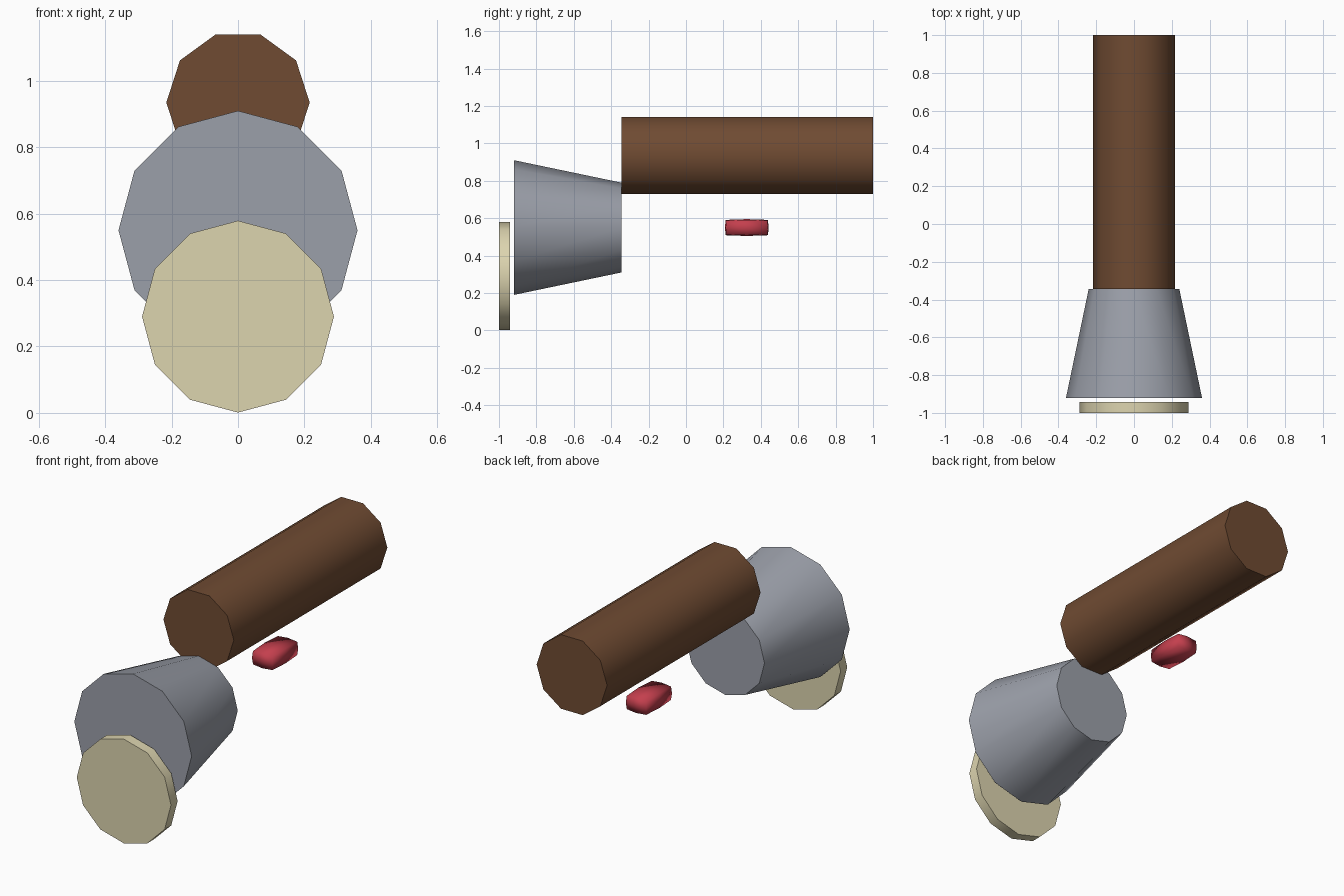
import bpy, bmesh
from math import cos, sin, pi, radians

if "Cube" in bpy.data.objects:
    bpy.data.objects.remove(bpy.data.objects["Cube"])


def finish(name, bm, color, angle):
    bmesh.ops.recalc_face_normals(bm, faces=bm.faces[:])
    mesh = bpy.data.meshes.new(name)
    bm.to_mesh(mesh)
    bm.free()
    obj = bpy.data.objects.new(name, mesh)
    bpy.context.collection.objects.link(obj)
    mat = bpy.data.materials.new(name + "_color")
    mat.diffuse_color = (*color, 1)
    mat.use_nodes = True
    mat.node_tree.nodes["Principled BSDF"].inputs["Base Color"].default_value = mat.diffuse_color
    mesh.materials.append(mat)
    bpy.ops.object.select_all(action='DESELECT')
    obj.select_set(True)
    bpy.context.view_layer.objects.active = obj
    bpy.ops.object.shade_smooth_by_angle(angle=radians(angle))


def tube(name, sides, z, y0, r0, y1, r1, color):
    """Capped cylinder or cone along y, centred at height z."""
    bm = bmesh.new()
    rings = []
    for y, r in ((y0, r0), (y1, r1)):
        rings.append([bm.verts.new((r * cos(2 * pi * i / sides), y,
                                    z + r * sin(2 * pi * i / sides)))
                      for i in range(sides)])
    a, b = rings
    for i in range(sides):
        j = (i + 1) % sides
        bm.faces.new((a[i], a[j], b[j], b[i]))
    bm.faces.new(a)
    bm.faces.new(b)
    finish(name, bm, color, 40)


# Handle, flared head and lens disc
tube("handle", 10, 0.935, -0.345, 0.216, 1.0, 0.216, (0.16, 0.07, 0.032))
tube("head", 12, 0.55, -0.92, 0.36, -0.345, 0.24, (0.33, 0.35, 0.40))
tube("lens", 12, 0.29, -1.0, 0.289, -0.942, 0.289, (0.72, 0.66, 0.43))

# Switch button: a once-divided box with bulging faces
bm = bmesh.new()
bmesh.ops.create_cube(bm, size=2)
bmesh.ops.subdivide_edges(bm, edges=bm.edges[:], cuts=1, use_grid_fill=True)
half, pinch, centre = (0.066, 0.117, 0.045), (0.05, 0.035, 0.09), (0, 0.325, 0.55)
for v in bm.verts:
    p = [round(c) for c in v.co]
    total = sum(abs(c) for c in p)
    v.co = [centre[k] + p[k] * half[k] * (1 - pinch[k] * (total - abs(p[k])))
            for k in range(3)]
finish("switch_button", bm, (0.55, 0.05, 0.075), 180)
